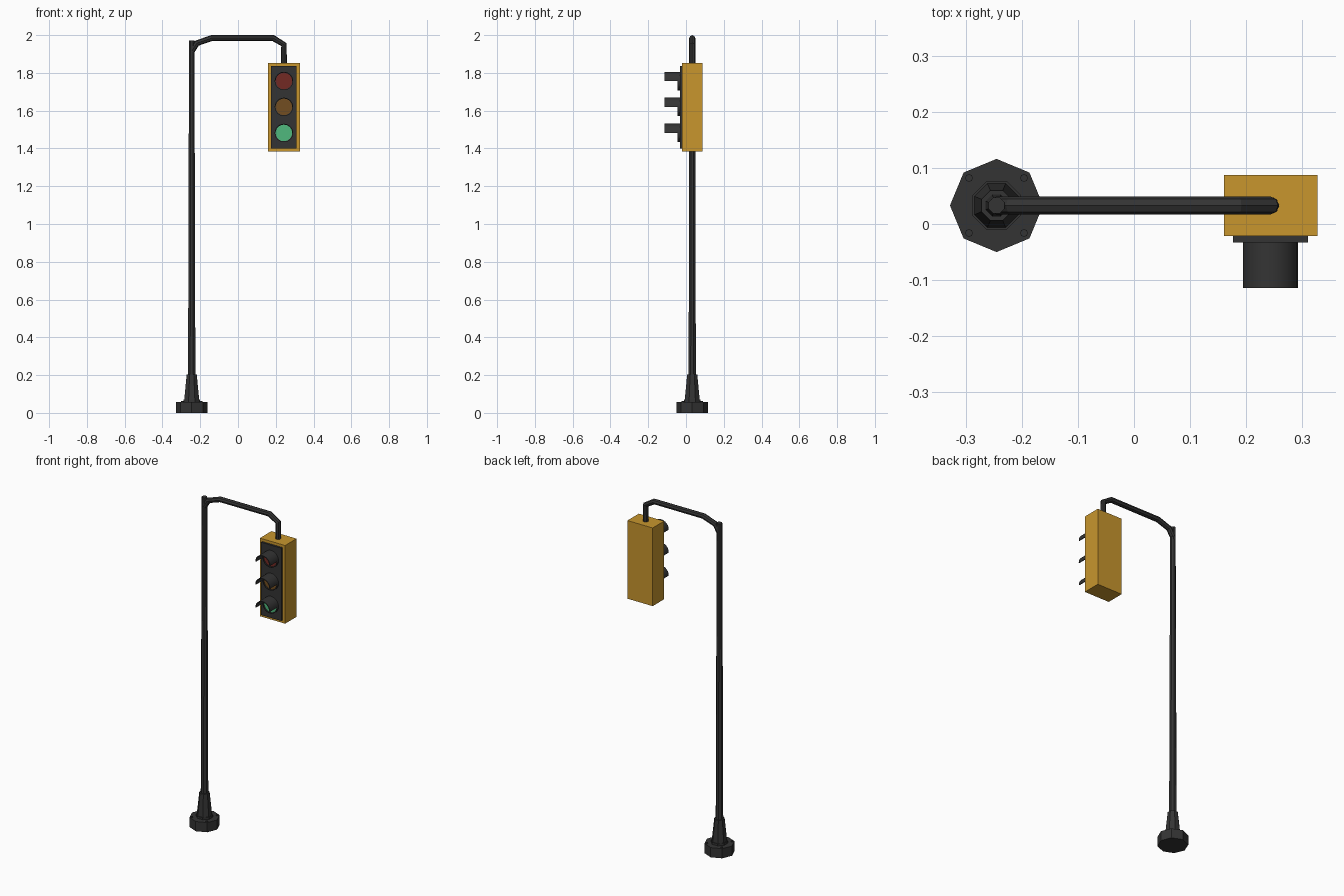
import bpy, bmesh
from math import pi, cos, sin
from mathutils import Matrix, Vector

cube = bpy.data.objects.get("Cube")
if cube:
    bpy.data.objects.remove(cube, do_unlink=True)

POLE_X, LAMP_X, MID_Y = -0.245, 0.243, 0.033


def material(name, rgb):
    m = bpy.data.materials.new(name)
    m.use_nodes = True
    m.diffuse_color = (*rgb, 1)
    m.node_tree.nodes["Principled BSDF"].inputs["Base Color"].default_value = (*rgb, 1)
    return m


black = material("black_metal", (0.034, 0.034, 0.034))
yellow = material("yellow_paint", (0.58, 0.305, 0.027))
red = material("red_lens", (0.17, 0.023, 0.017))
amber = material("amber_lens", (0.17, 0.076, 0.015))
green = material("green_lens", (0.08, 0.485, 0.205))


def finish(name, bm, mat, smooth=False):
    bmesh.ops.recalc_face_normals(bm, faces=bm.faces)
    mesh = bpy.data.meshes.new(name)
    bm.to_mesh(mesh)
    bm.free()
    mesh.materials.append(mat)
    obj = bpy.data.objects.new(name, mesh)
    bpy.context.collection.objects.link(obj)
    if smooth:
        bpy.ops.object.select_all(action="DESELECT")
        obj.select_set(True)
        bpy.context.view_layer.objects.active = obj
        bpy.ops.object.shade_smooth_by_angle(angle=pi / 6)
    return obj


def box(name, lo, hi, mat):
    bm = bmesh.new()
    size = Vector(hi) - Vector(lo)
    centre = (Vector(hi) + Vector(lo)) / 2
    bmesh.ops.create_cube(bm, size=1, matrix=Matrix.Translation(centre) @ Matrix.Diagonal((*size, 1)))
    return finish(name, bm, mat)


def column(name, x, y, z0, z1, r0, r1, mat, sides=8, turn=0.0):
    bm = bmesh.new()
    bmesh.ops.create_cone(bm, cap_ends=True, segments=sides, radius1=r0, radius2=r1, depth=z1 - z0,
                          matrix=Matrix.Translation((x, y, (z0 + z1) / 2)) @ Matrix.Rotation(turn, 4, "Z"))
    return finish(name, bm, mat)


def tube(name, z, y0, y1, r_out, r_in, arc, mat, steps):
    """Hollow tube along y; an arc under a full turn makes an upper hood."""
    bm = bmesh.new()
    full = arc > 6
    count = steps if full else steps + 1
    rings = []
    for i in range(count):
        a = arc * i / steps
        rings.append([bm.verts.new((LAMP_X + r * cos(a), y, z + r * sin(a)))
                      for r, y in ((r_out, y0), (r_out, y1), (r_in, y1), (r_in, y0))])
    for i in range(steps):
        a, b = rings[i], rings[(i + 1) % count]
        for k in range(4):
            n = (k + 1) % 4
            bm.faces.new((a[k], a[n], b[n], b[k]))
    if not full:
        bm.faces.new(rings[0])
        bm.faces.new(rings[-1])
    return finish(name, bm, mat, True)


# Base, collar, bolts and tapered pole
column("base_plinth", POLE_X, MID_Y, 0, 0.058, 0.083, 0.083, black)
column("base_collar", POLE_X, MID_Y, 0.058, 0.07, 0.047, 0.047, black, turn=pi / 8)
column("base_cone", POLE_X, MID_Y, 0.068, 0.202, 0.043, 0.029, black, turn=pi / 8)
column("pole", POLE_X, MID_Y, 0.2, 1.972, 0.021, 0.0155, black, turn=pi / 8)
for i, (sx, sy) in enumerate([(1, 1), (-1, 1), (-1, -1), (1, -1)]):
    column(f"base_bolt_{i + 1}", POLE_X + 0.049 * sx, MID_Y + 0.049 * sy, 0.056, 0.062, 0.007, 0.007, black)

# Bent arm
curve = bpy.data.curves.new("arm", "CURVE")
curve.dimensions = "3D"
curve.bevel_depth = 0.016
curve.bevel_resolution = 2
curve.use_fill_caps = True
path = [(POLE_X, 1.915), (-0.218, 1.957), (-0.14, 1.984), (0.187, 1.984), (LAMP_X, 1.95), (LAMP_X, 1.85)]
spline = curve.splines.new("POLY")
spline.use_smooth = False
spline.points.add(len(path) - 1)
for point, (x, z) in zip(spline.points, path):
    point.co = (x, MID_Y, z, 1)
curve.materials.append(black)
bpy.context.collection.objects.link(bpy.data.objects.new("arm", curve))

# Lamp housing and front plate
box("lamp_housing", (0.16, -0.021, 1.385), (0.327, 0.087, 1.853), yellow)
box("front_plate", (0.176, -0.033, 1.401), (0.31, -0.02, 1.837), black)

# Three lenses, each with a rim ring and a half-round hood
for name, z, mat in (("red", 1.757, red), ("amber", 1.62, amber), ("green", 1.482, green)):
    bm = bmesh.new()
    bmesh.ops.create_cone(bm, cap_ends=True, segments=24, radius1=0.046, radius2=0.046, depth=0.008,
                          matrix=Matrix.Translation((LAMP_X, -0.035, z)) @ Matrix.Rotation(pi / 2, 4, "X"))
    finish(f"{name}_lens", bm, mat, True)
    tube(f"{name}_rim", z, -0.046, -0.032, 0.049, 0.044, 2 * pi, black, 24)
    tube(f"{name}_hood", z, -0.114, -0.045, 0.049, 0.044, pi, black, 12)
